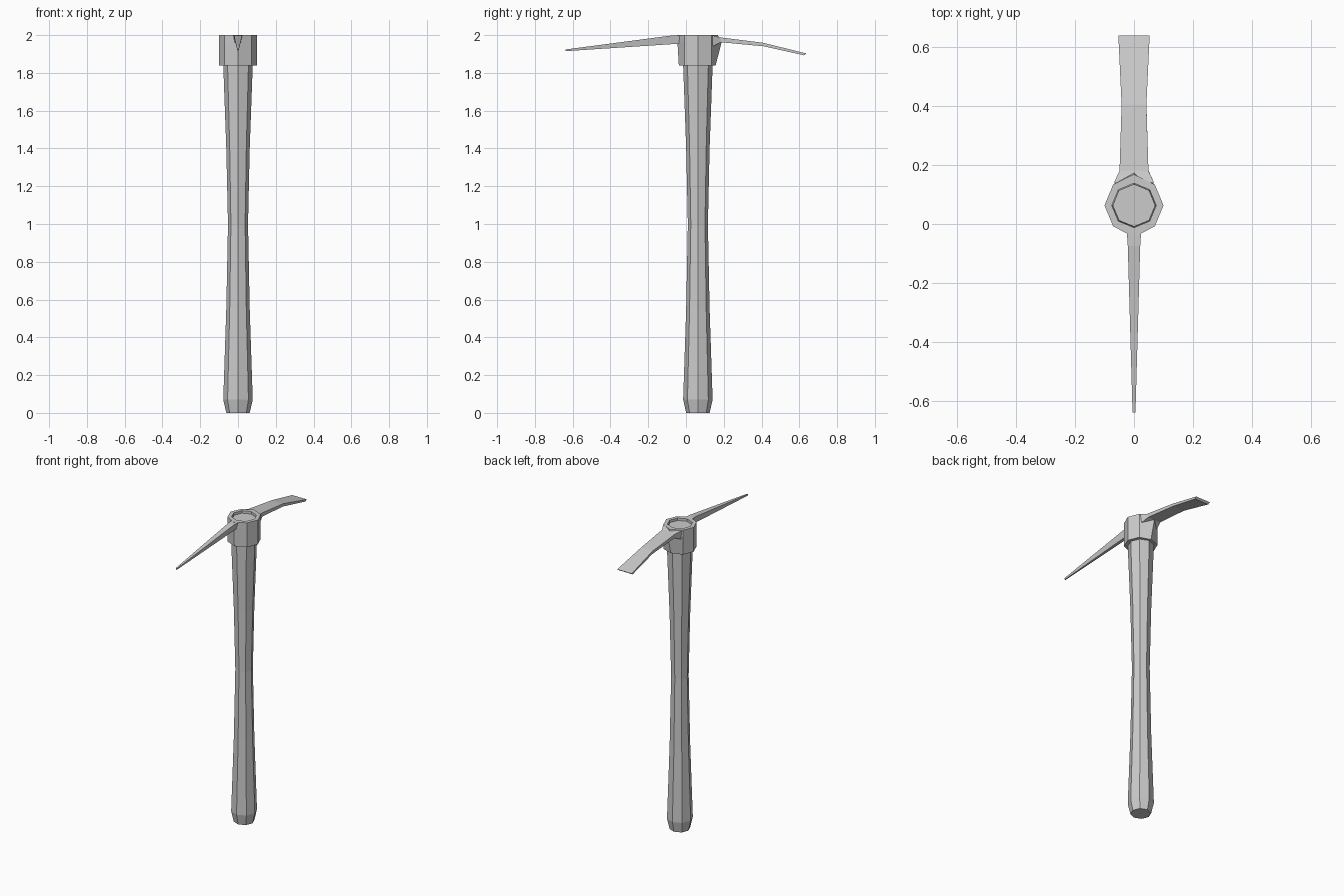
import bpy, bmesh
from math import sin, cos, pi

if "Cube" in bpy.data.objects:
    bpy.data.objects.remove(bpy.data.objects["Cube"])

CY = 0.063  # handle axis


def octagon(r, z, front=None, back=None):
    """Eight points with corners on the axes; front/back corner y can be moved."""
    pts = [[r * cos(i * pi / 4), CY + r * sin(i * pi / 4), z] for i in range(8)]
    if back is not None:
        pts[2][1] = back
    if front is not None:
        pts[6][1] = front
    return pts


def loft(name, rings, closed=False):
    """Skin successive rings; cap the ends, or join last to first if closed."""
    bm = bmesh.new()
    loops = [[bm.verts.new(p) for p in ring] for ring in rings]
    n = len(loops[0])
    pairs = list(zip(loops, loops[1:]))
    if closed:
        pairs.append((loops[-1], loops[0]))
    else:
        bm.faces.new(loops[0])
        bm.faces.new(loops[-1])
    for a, b in pairs:
        for i in range(n):
            j = (i + 1) % n
            bm.faces.new((a[i], a[j], b[j], b[i]))
    bmesh.ops.recalc_face_normals(bm, faces=bm.faces)
    mesh = bpy.data.meshes.new(name)
    bm.to_mesh(mesh)
    bm.free()
    obj = bpy.data.objects.new(name, mesh)
    bpy.context.collection.objects.link(obj)
    return obj


def blade(name, sections):
    """Four-sided bar along y from (y_top, z_top, y_bottom, z_bottom, half_top, half_bottom)."""
    loft(name, [[(-wt, yt, zt), (wt, yt, zt), (wb, yb, zb), (-wb, yb, zb)]
                for yt, zt, yb, zb, wt, wb in sections])


# Handle: waisted eight-sided shaft with a chamfered foot
loft("handle", [octagon(r, z) for z, r in (
    (0, 0.062), (0.07, 0.078), (0.55, 0.062), (1.0, 0.053),
    (1.4, 0.062), (1.84, 0.078), (1.985, 0.072))])

# Collar: open eight-sided eye that leans out toward the adze
loft("head_collar", [
    octagon(0.1, 1.84, front=-0.038, back=0.157),
    octagon(0.1, 1.96, front=-0.045, back=0.188),
    octagon(0.1, 2.0, front=-0.045, back=0.168),
    octagon(0.075, 2.0),
    octagon(0.077, 1.84)], closed=True)

# Spike: tapering point to the front
blade("pick_spike", [
    (-0.015, 2.0, -0.015, 1.955, 0.025, 0.018),
    (-0.075, 1.998, -0.045, 1.954, 0.021, 0.012),
    (-0.638, 1.924, -0.638, 1.915, 0.005, 0.003)])

# Adze: bent flat blade to the back, flaring at the cutting edge
blade("adze_blade", [
    (0.14, 1.999, 0.14, 1.94, 0.068, 0.06),
    (0.18, 1.988, 0.186, 1.962, 0.049, 0.047),
    (0.405, 1.960, 0.41, 1.941, 0.042, 0.042),
    (0.638, 1.903, 0.625, 1.893, 0.053, 0.051)])
